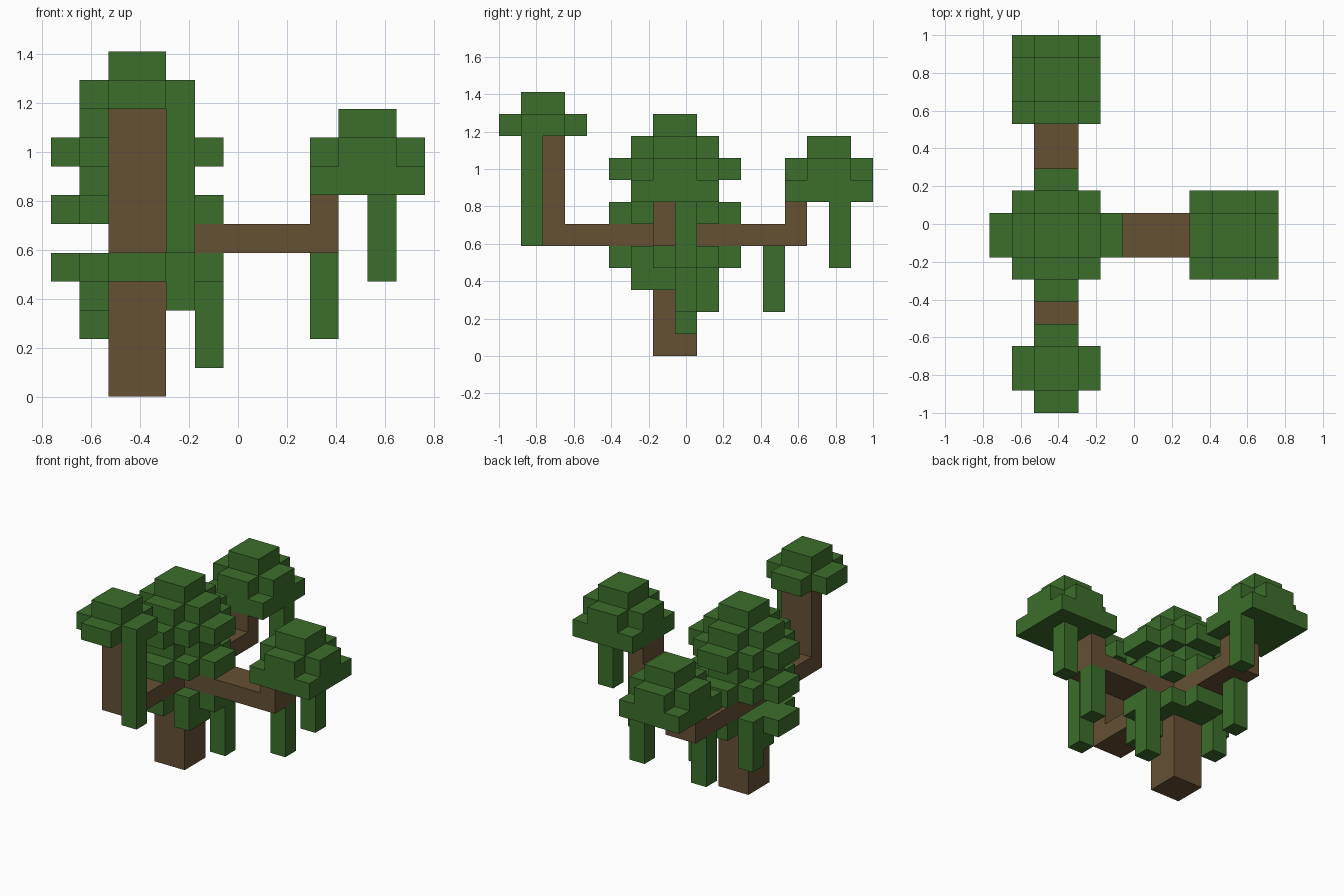
import bpy
import bmesh
from mathutils import Vector

cube = bpy.data.objects.get("Cube")
if cube:
    bpy.data.objects.remove(cube, do_unlink=True)

UNIT = 2 / 17                      # edge of one block
ORIGIN = Vector((-6.5, -8.5, 0))   # grid corner, in blocks


def material(name, color):
    mat = bpy.data.materials.new(name)
    mat.use_nodes = True
    mat.diffuse_color = color
    bsdf = next(n for n in mat.node_tree.nodes if n.type == 'BSDF_PRINCIPLED')
    bsdf.inputs["Base Color"].default_value = color
    bsdf.inputs["Roughness"].default_value = 1
    return mat


bark = material("bark brown", (0.130, 0.082, 0.034, 1))
leaf = material("leaf green", (0.045, 0.155, 0.025, 1))

parts = []       # (name, material, cells)
taken = set()    # every filled cell


def box(x0, x1, y0, y1, z0, z1):
    return {(x, y, z) for x in range(x0, x1)
            for y in range(y0, y1) for z in range(z0, z1)}


def part(name, mat, *boxes):
    cells = set().union(*boxes) - taken
    taken.update(cells)
    parts.append((name, mat, cells))


def square(cx, cy, r, z):
    return box(cx - r, cx + r, cy - r, cy + r, z, z + 1)


def plus(cx, cy, r, z):
    # cross with arms two blocks wide
    return (box(cx - r, cx + r, cy - 1, cy + 1, z, z + 1)
            | box(cx - 1, cx + 1, cy - r, cy + r, z, z + 1))


def wide_layer(cx, cy, z):
    return square(cx, cy, 2, z) | plus(cx, cy, 3, z)


# Trunk and the three bent branches
part("trunk", bark, box(2, 4, 7, 9, 0, 10))
part("front_branch", bark, box(2, 4, 2, 7, 5, 6), box(2, 4, 2, 3, 5, 10))
part("back_branch", bark, box(2, 4, 9, 14, 5, 6), box(2, 4, 13, 14, 5, 7))
part("side_branch", bark, box(4, 10, 7, 9, 5, 6), box(9, 10, 7, 9, 5, 7))

# Central crown and the lower ring of leaves
part("central_crown", leaf,
     wide_layer(3, 8, 6), plus(3, 8, 2, 7), wide_layer(3, 8, 8),
     plus(3, 8, 2, 9), square(3, 8, 1, 10))
part("lower_crown", leaf, wide_layer(3, 8, 4),
     box(4, 5, 6, 8, 3, 4), box(1, 2, 8, 10, 3, 4))

# Crowns at the branch ends
part("front_crown", leaf, plus(3, 2, 2, 10), square(3, 2, 1, 11))
for name, cx, cy in (("back_crown", 3, 15), ("side_crown", 11, 8)):
    part(name, leaf, square(cx, cy, 2, 7), plus(cx, cy, 2, 8),
         square(cx, cy, 1, 9))

# Hanging vines: column x, y, bottom and top
vines = {
    "front_vine": (4, 1, 5, 10),
    "back_outer_vine": (4, 15, 4, 7),
    "back_inner_vine": (2, 12, 2, 5),
    "trunk_back_vine": (1, 9, 2, 3),
    "trunk_side_vine": (5, 8, 1, 4),
    "side_inner_vine": (9, 8, 2, 5),
    "side_outer_vine": (11, 8, 4, 7),
}
for name, (x, y, low, high) in vines.items():
    part(name, leaf, box(x, x + 1, y, y + 1, low, high))


def build(name, mat, cells):
    # Only the exposed sides of each block become faces
    bm = bmesh.new()
    for cell in sorted(cells):
        centre = Vector(cell) + Vector((0.5, 0.5, 0.5))
        for axis in range(3):
            for sign in (-1, 1):
                n = Vector((0, 0, 0))
                n[axis] = sign
                if tuple(int(a + b) for a, b in zip(cell, n)) in taken:
                    continue
                u = Vector((0, 0, 0))
                u[(axis + 1) % 3] = 0.5
                v = n.cross(u)
                corners = (-u - v, u - v, u + v, v - u)
                bm.faces.new([bm.verts.new((centre + n / 2 + c + ORIGIN) * UNIT)
                              for c in corners])
    bmesh.ops.remove_doubles(bm, verts=bm.verts[:], dist=0.001)
    mesh = bpy.data.meshes.new(name)
    bm.to_mesh(mesh)
    bm.free()
    mesh.materials.append(mat)
    bpy.context.collection.objects.link(bpy.data.objects.new(name, mesh))


for entry in parts:
    build(*entry)
